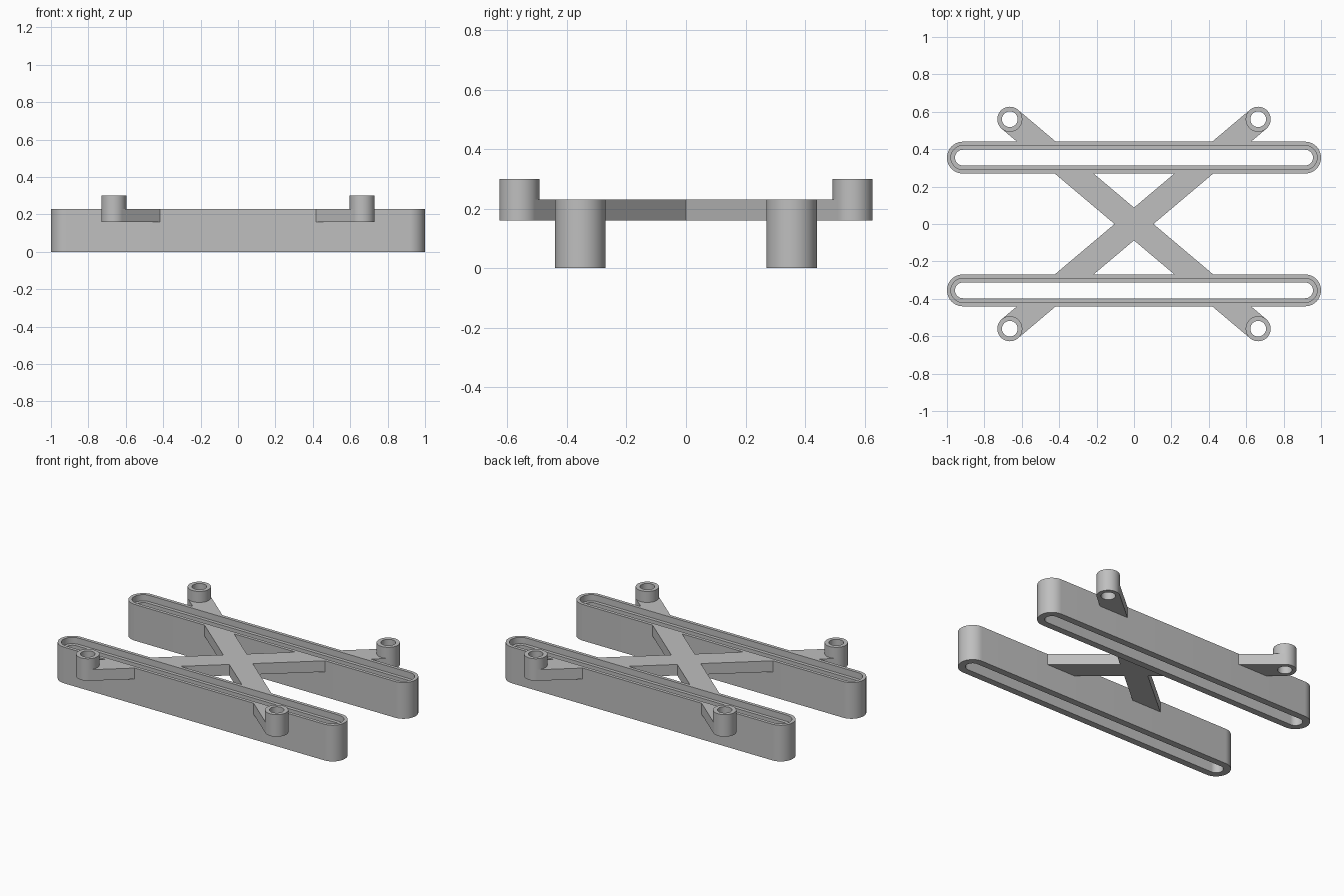
import bpy, bmesh, math

if "Cube" in bpy.data.objects:
    bpy.data.objects.remove(bpy.data.objects["Cube"])

grey = bpy.data.materials.new("plain grey")
grey.diffuse_color = (0.52, 0.52, 0.52, 1)
grey.use_nodes = True
grey.node_tree.nodes["Principled BSDF"].inputs["Base Color"].default_value = grey.diffuse_color

RAIL_Y, RAIL_R, RAIL_X = 0.355, 0.085, 0.915   # rail centre line, outer radius, end centre
BOSS_X, BOSS_Y, BOSS_R, HOLE_R = 0.664, 0.56, 0.067, 0.042
ARM_LOW, ARM_TOP = 0.16, 0.23
SEG = 48


def finish(name, bm):
    bmesh.ops.recalc_face_normals(bm, faces=bm.faces)
    mesh = bpy.data.meshes.new(name)
    bm.to_mesh(mesh)
    bm.free()
    mesh.materials.append(grey)
    ob = bpy.data.objects.new(name, mesh)
    bpy.context.collection.objects.link(ob)
    bpy.context.view_layer.objects.active = ob
    ob.select_set(True)
    bpy.ops.object.shade_smooth_by_angle(angle=math.radians(30))
    ob.select_set(False)
    return ob


def stadium(cx, cy, half, r):
    """Outline of a slot with round ends; half = 0 gives a circle."""
    pts = []
    for side in (1, -1):
        for i in range(SEG // 2 + (1 if half else 0)):
            a = math.pi * i / (SEG // 2) - math.pi / 2 + (0 if side > 0 else math.pi)
            pts.append((cx + side * half + r * math.cos(a), cy + r * math.sin(a)))
    return pts


def ring_solid(name, cx, cy, half, profile):
    """Sweep a closed (radius, z) profile round a slot outline."""
    bm = bmesh.new()
    loops = [[bm.verts.new((x, y, z)) for x, y in stadium(cx, cy, half, r)]
             for r, z in profile]
    n = len(loops[0])
    for k, a in enumerate(loops):
        b = loops[(k + 1) % len(loops)]
        for i in range(n):
            j = (i + 1) % n
            bm.faces.new((a[i], a[j], b[j], b[i]))
    return finish(name, bm)


def plate(name, pts):
    """Extrude a flat outline over the arm height."""
    bm = bmesh.new()
    face = bm.faces.new([bm.verts.new((x, y, ARM_LOW)) for x, y in pts])
    top = bmesh.ops.extrude_face_region(bm, geom=[face])["geom"]
    bmesh.ops.translate(bm, vec=(0, 0, ARM_TOP - ARM_LOW),
                        verts=[g for g in top if isinstance(g, bmesh.types.BMVert)])
    return finish(name, bm)


# Slotted rails with a stepped recess along the top
for label, s in (("front", -1), ("back", 1)):
    ring_solid(label + "_slotted_rail", 0, s * RAIL_Y, RAIL_X,
               [(RAIL_R, 0), (RAIL_R, 0.23), (0.064, 0.23), (0.064, 0.19),
                (0.042, 0.19), (0.042, 0)])

# Diagonal arm geometry
length = math.hypot(BOSS_X, BOSS_Y)
dx, dy = BOSS_X / length, BOSS_Y / length
slope = BOSS_X / BOSS_Y
notch_x, notch_y = BOSS_R / dy, BOSS_R / dx
inner, outer = RAIL_Y - RAIL_R, RAIL_Y + RAIL_R

# Central cross between the rails
near, far = inner * slope - notch_x, inner * slope + notch_x
plate("cross_brace", [(notch_x, 0), (far, inner), (near, inner), (0, notch_y),
                      (-near, inner), (-far, inner), (-notch_x, 0),
                      (-far, -inner), (-near, -inner), (0, -notch_y),
                      (near, -inner), (far, -inner)])

# Outer arm stubs, each ending in a hollow mounting boss
for sx, xn in ((-1, "left"), (1, "right")):
    for sy, yn in ((-1, "front"), (1, "back")):
        base = math.atan2(dy, dx)
        pts = [(outer * slope - notch_x, outer), (outer * slope + notch_x, outer)]
        pts.append((BOSS_X + BOSS_R * dy, BOSS_Y - BOSS_R * dx))
        for i in range(13):          # concave end stays inside the boss wall
            a = base - math.pi / 2 - math.pi * i / 12
            pts.append((BOSS_X + 0.055 * math.cos(a), BOSS_Y + 0.055 * math.sin(a)))
        pts.append((BOSS_X - BOSS_R * dy, BOSS_Y + BOSS_R * dx))
        plate(f"{yn}_{xn}_arm", [(sx * x, sy * y) for x, y in pts])
        ring_solid(f"{yn}_{xn}_boss", sx * BOSS_X, sy * BOSS_Y, 0,
                   [(BOSS_R, ARM_LOW), (BOSS_R, 0.30), (HOLE_R, 0.30), (HOLE_R, ARM_LOW)])
